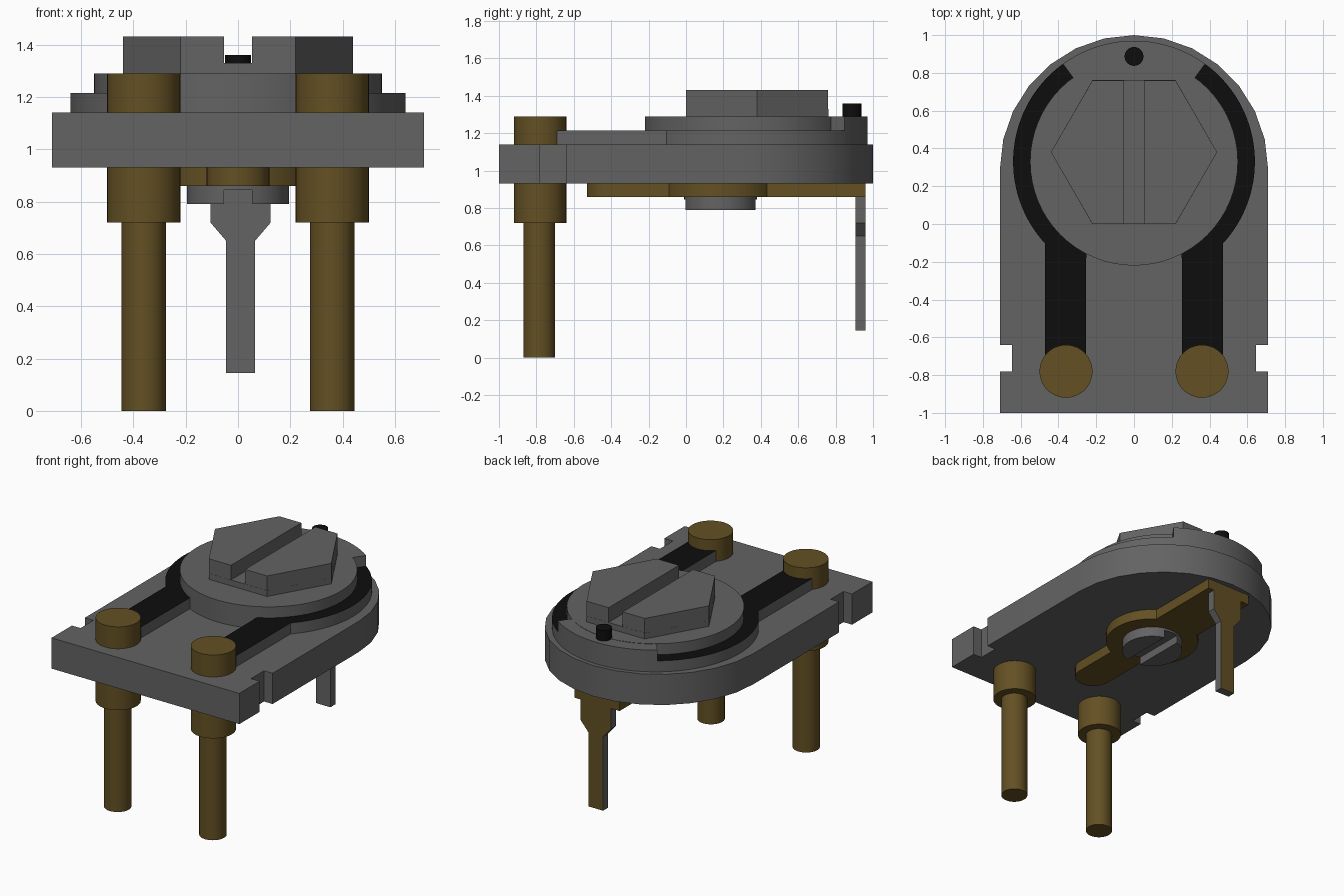
import bpy, bmesh
from math import sin, cos, acos, asin, radians, sqrt, pi

if "Cube" in bpy.data.objects:
    bpy.data.objects.remove(bpy.data.objects["Cube"], do_unlink=True)


def material(name, r, g, b):
    m = bpy.data.materials.new(name)
    m.use_nodes = True
    m.diffuse_color = (r, g, b, 1)
    m.node_tree.nodes["Principled BSDF"].inputs["Base Color"].default_value = (r, g, b, 1)
    return m


GREY = material("grey", 0.125, 0.125, 0.125)
BRASS = material("brass", 0.125, 0.08, 0.017)
BLACK = material("black", 0.004, 0.004, 0.004)


def arc(cx, cy, r, a0, a1, n):
    """Points along an arc, angles in degrees."""
    steps = [radians(a0 + (a1 - a0) * i / n) for i in range(n + 1)]
    return [(cx + r * cos(a), cy + r * sin(a)) for a in steps]


def circle(cx, cy, r, n=48):
    return arc(cx, cy, r, 0, 360, n)[:-1]


def mirrored(points):
    return [(-x, y) for x, y in points]


def prism(name, profile, low, high, mat, upright=False, cap_mat=None):
    """Extrude a profile along z, or along y when upright; cap_mat colours the far cap."""
    bm = bmesh.new()
    place = (lambda x, v, d: (x, d, v)) if upright else (lambda x, v, d: (x, v, d))
    bottom = [bm.verts.new(place(x, v, low)) for x, v in profile]
    top = [bm.verts.new(place(x, v, high)) for x, v in profile]
    bm.faces.new(bottom)
    cap = bm.faces.new(top)
    n = len(profile)
    for i in range(n):
        j = (i + 1) % n
        bm.faces.new((bottom[i], bottom[j], top[j], top[i]))
    if cap_mat:
        cap.material_index = 1
    bmesh.ops.recalc_face_normals(bm, faces=bm.faces)
    mesh = bpy.data.meshes.new(name)
    bm.to_mesh(mesh)
    bm.free()
    mesh.materials.append(mat)
    if cap_mat:
        mesh.materials.append(cap_mat)
    mesh.shade_smooth()
    mesh.set_sharp_from_angle(angle=radians(30))
    obj = bpy.data.objects.new(name, mesh)
    bpy.context.collection.objects.link(obj)
    return obj


# Base plate: rounded back, a notch in each side
side = [(0.71, -1), (0.71, -0.78), (0.645, -0.78), (0.645, -0.64), (0.71, -0.64)]
base = side + arc(0, 0.29, 0.71, 0, 180, 14) + mirrored(side)[::-1]
prism("base_plate", base, 0.93, 1.14, GREY)

# Rotor disc and the raised stop between the track ends
CY, R_IN, R_OUT = 0.33, 0.55, 0.64
prism("rotor_disc", circle(0, CY, R_IN, 64), 1.14, 1.29, GREY)
stop = arc(0, CY, R_OUT, 54, 126, 20) + arc(0, CY, R_IN - 0.01, 126, 54, 20)
prism("track_stop", stop, 1.14, 1.288, GREY)

# Resistive tracks with black tops
X_IN, X_OUT, Y_END = 0.255, 0.47, -0.69
a_out = -acos(X_OUT / R_OUT) * 180 / pi
a_in = -acos(X_IN / R_IN) * 180 / pi
track = (arc(0, CY, R_OUT, 54, a_out, 32) + [(X_OUT, Y_END), (X_IN, Y_END)]
         + arc(0, CY, R_IN - 0.005, a_in, 54, 32))
prism("left_track", track, 1.14, 1.215, GREY, cap_mat=BLACK)
prism("right_track", mirrored(track), 1.14, 1.215, GREY, cap_mat=BLACK)

# Hexagonal knob with a screwdriver slot
SLOT = 0.053
prism("knob_floor", circle(0, 0.38, 0.44, 6), 1.28, 1.33, GREY)
half = [(SLOT, 0), (0.22, 0), (0.44, 0.38), (0.22, 0.76), (SLOT, 0.76)]
prism("left_knob_half", half, 1.29, 1.43, GREY)
prism("right_knob_half", mirrored(half), 1.29, 1.43, GREY)

# Position marker
prism("marker_peg", circle(0, 0.887, 0.05, 24), 1.2, 1.36, BLACK)

# Front terminals
for name, x in (("left", 0.36), ("right", -0.36)):
    prism(name + "_terminal_collar", circle(x, -0.78, 0.14), 0.72, 1.29, BRASS)
    prism(name + "_terminal_pin", circle(x, -0.785, 0.085, 32), 0, 0.73, BRASS)

# Contact strap underneath: rounded front, wide eye, straight back
BY, EYE, W_FRONT, W_BACK = 0.185, 0.3, 0.12, 0.17
f = asin(W_FRONT / EYE) * 180 / pi
b = asin(W_BACK / EYE) * 180 / pi
strap = (arc(0, -0.53 + W_FRONT, W_FRONT, 180, 360, 16)
         + arc(0, BY, EYE, -90 + f, 90 - b, 24)
         + [(W_BACK, 0.96), (-W_BACK, 0.96)]
         + arc(0, BY, EYE, 90 + b, 270 - f, 24))
prism("contact_strap", strap, 0.86, 0.93, BRASS)

# Slotted boss under the strap
prism("boss_floor", circle(0, BY, 0.195), 0.845, 0.865, GREY)
s = asin(SLOT / 0.195) * 180 / pi
segment = arc(0, BY, 0.195, -90 + s, 90 - s, 24)
prism("left_boss_half", segment, 0.79, 0.86, GREY)
prism("right_boss_half", mirrored(segment), 0.79, 0.86, GREY)

# Back terminal, brass on its rear face
leg = [(0.125, 0.86), (0.125, 0.72), (0.065, 0.65), (0.065, 0.145),
       (-0.045, 0.145), (-0.045, 0.65), (-0.105, 0.72), (-0.105, 0.86)]
prism("back_terminal", leg, 0.905, 0.96, GREY, upright=True, cap_mat=BRASS)
